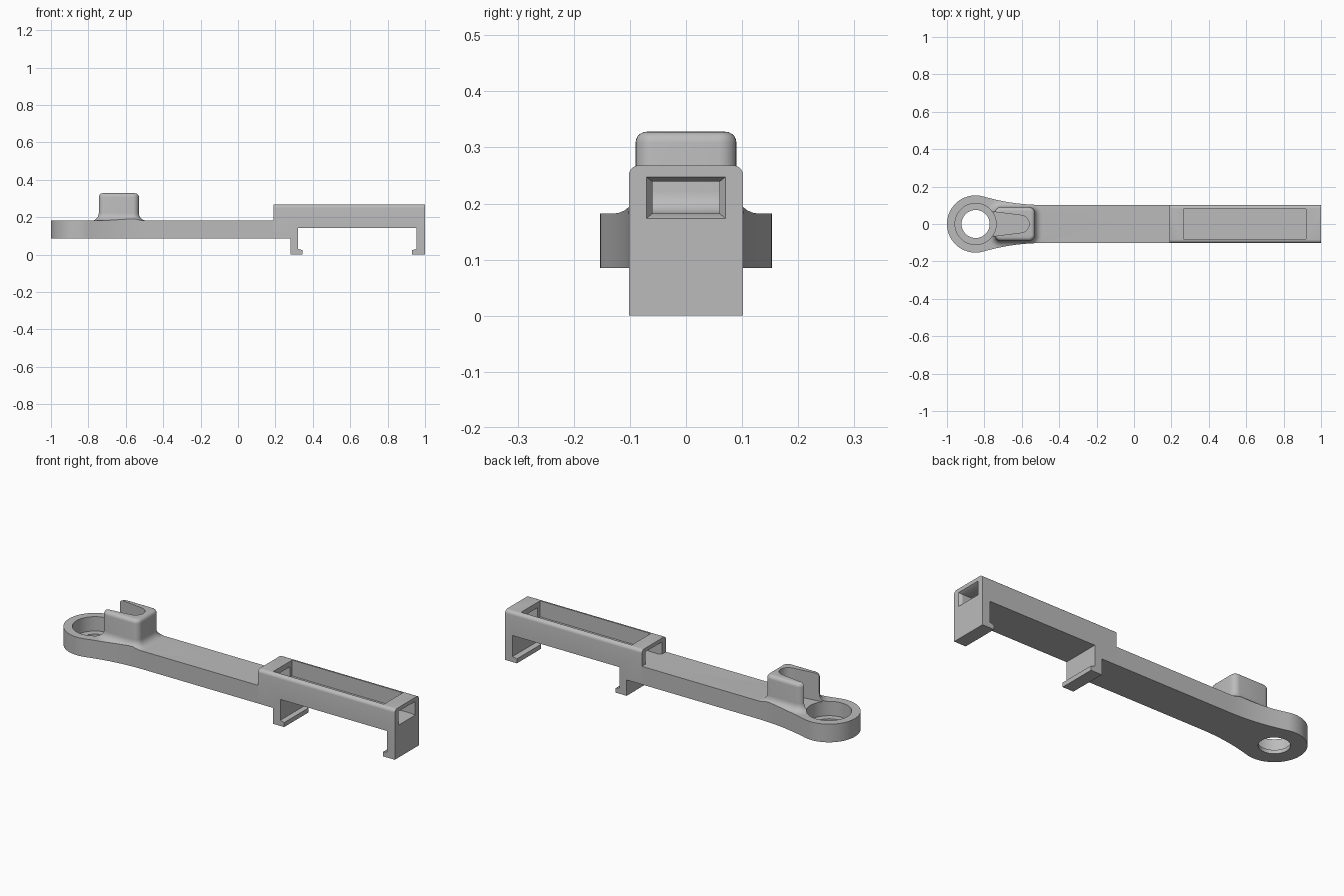
import bpy
import bmesh
from math import sin, cos, pi, atan2

if "Cube" in bpy.data.objects:
    bpy.data.objects.remove(bpy.data.objects["Cube"], do_unlink=True)

GREY = (0.5, 0.5, 0.5, 1)
mat = bpy.data.materials.new("plain grey")
mat.use_nodes = True
mat.diffuse_color = GREY
mat.node_tree.nodes["Principled BSDF"].inputs["Base Color"].default_value = GREY

HALF = 0.102             # half width of the arm and housing
RING_X, RING_R = -0.847, 0.153
ARM_BOTTOM, ARM_TOP = 0.085, 0.182


def loft(name, rings):
    """Closed solid through rings of equal point count."""
    bm = bmesh.new()
    loops = [[bm.verts.new(p) for p in ring] for ring in rings]
    n = len(loops[0])
    for a, b in zip(loops, loops[1:]):
        for i in range(n):
            j = (i + 1) % n
            bm.faces.new((a[i], a[j], b[j], b[i]))
    bm.faces.new(loops[0][::-1])
    bm.faces.new(loops[-1])
    bmesh.ops.recalc_face_normals(bm, faces=bm.faces)
    mesh = bpy.data.meshes.new(name)
    bm.to_mesh(mesh)
    bm.free()
    mesh.materials.append(mat)
    obj = bpy.data.objects.new(name, mesh)
    bpy.context.collection.objects.link(obj)
    return obj


def prism(name, plan, z0, z1):
    return loft(name, [[(x, y, z) for x, y in plan] for z in (z0, z1)])


def disc(name, r, z0, z1):
    steps = [2 * pi * i / 64 for i in range(64)]
    return prism(name, [(RING_X + r * cos(a), r * sin(a)) for a in steps], z0, z1)


def rect_x(x, half, z0, z1):
    return [(x, -half, z0), (x, half, z0), (x, half, z1), (x, -half, z1)]


def activate(obj):
    bpy.ops.object.select_all(action='DESELECT')
    obj.select_set(True)
    bpy.context.view_layer.objects.active = obj


def combine(obj, other, operation):
    activate(obj)
    mod = obj.modifiers.new("boolean", 'BOOLEAN')
    mod.operation, mod.solver, mod.object = operation, 'EXACT', other
    bpy.ops.object.modifier_apply(modifier=mod.name)
    bpy.data.objects.remove(other, do_unlink=True)


def finish(obj):
    activate(obj)
    bpy.ops.object.shade_smooth_by_angle(angle=0.55)


# Arm plan: round eye blended by a large tangent arc into a straight bar
BLEND_X, BLEND_R = -0.49, 1.12
cy = HALF + BLEND_R
tangent = atan2(cy, BLEND_X - RING_X)
upper = [(0.19, HALF)]
for i in range(13):
    a = -pi / 2 + (tangent - pi / 2) * i / 12
    upper.append((BLEND_X + BLEND_R * cos(a), cy + BLEND_R * sin(a)))
for i in range(1, 29):
    a = tangent + (pi - tangent) * i / 28
    upper.append((RING_X + RING_R * cos(a), RING_R * sin(a)))
plan = upper + [(x, -y) for x, y in upper[-2::-1]]
arm = prism("arm", plan, ARM_BOTTOM, ARM_TOP)


# Slotted post: rounded block with a flared base and soft top
def rounded_rect(grow, z):
    r = 0.032 + grow
    hx, hy = 0.1075 + grow - r, 0.09 + grow - r
    pts = []
    for q, (sx, sy) in enumerate([(1, 1), (-1, 1), (-1, -1), (1, -1)]):
        for i in range(7):
            a = (q + i / 6) * pi / 2
            pts.append((-0.6375 + sx * hx + r * cos(a), sy * hy + r * sin(a), z))
    return pts


FLARE, SOFT, POST_TOP = 0.04, 0.02, 0.328
rings = [rounded_rect(FLARE, ARM_TOP - 0.02)]
for i in range(7):
    a = i / 6 * pi / 2
    rings.append(rounded_rect(FLARE * (1 - sin(a)), ARM_TOP + FLARE * (1 - cos(a))))
for i in range(6):
    a = i / 5 * pi / 2
    rings.append(rounded_rect(-SOFT * (1 - cos(a)), POST_TOP - SOFT * (1 - sin(a))))
post = loft("post", rings)
combine(post, prism("post_trim", plan, 0, 0.5), 'INTERSECT')
combine(arm, post, 'UNION')

# Tapered slot with a rounded end, open towards the eye
side = [(-0.95, 0.085), (-0.745, 0.064)]
for i in range(8):
    a = pi / 2 * (1 - i / 7)
    side.append((-0.61 + 0.05 * cos(a), 0.047 * sin(a)))
slot = side + [(x, -y) for x, y in side[-2::-1]]
combine(arm, prism("slot_cutter", slot, ARM_TOP, 0.5), 'DIFFERENCE')

# Stepped hole through the eye
combine(arm, disc("seat_cutter", 0.11, 0.105, 0.5), 'DIFFERENCE')
combine(arm, disc("hole_cutter", 0.075, 0, 0.5), 'DIFFERENCE')
finish(arm)

# Clip housing: side profile with two hooked legs
profile = [(0.19, ARM_BOTTOM), (0.28, ARM_BOTTOM), (0.28, 0), (0.345, 0),
           (0.345, 0.024), (0.322, 0.03), (0.322, 0.142), (0.955, 0.142),
           (0.955, 0.03), (0.93, 0.024), (0.93, 0), (1, 0), (1, 0.268), (0.19, 0.268)]
housing = loft("clip_housing", [[(x, y, z) for x, z in profile] for y in (-HALF, HALF)])

# Round the two long top edges
bm = bmesh.new()
bm.from_mesh(housing.data)
top_edges = [e for e in bm.edges if all(v.co.z > 0.26 for v in e.verts)
             and abs(e.verts[0].co.x - e.verts[1].co.x) > 0.1]
bmesh.ops.bevel(bm, geom=top_edges, offset=0.018, segments=5, profile=0.5, affect='EDGES')
bm.to_mesh(housing.data)
bm.free()

# Long top window and the flared openings at both ends
combine(housing, loft("window_cutter", [rect_x(x, 0.08, ARM_TOP, 0.4) for x in (0.265, 0.92)]),
        'DIFFERENCE')
combine(housing, loft("end_cutter", [
    rect_x(0.9, 0.06, ARM_TOP, 0.239), rect_x(0.985, 0.06, ARM_TOP, 0.239),
    rect_x(1.001, 0.071, 0.173, 0.248)]), 'DIFFERENCE')
combine(housing, loft("notch_cutter", [
    rect_x(0.189, 0.071, ARM_TOP, 0.248), rect_x(0.205, 0.06, ARM_TOP, 0.239),
    rect_x(0.3, 0.06, ARM_TOP, 0.239)]), 'DIFFERENCE')
finish(housing)
